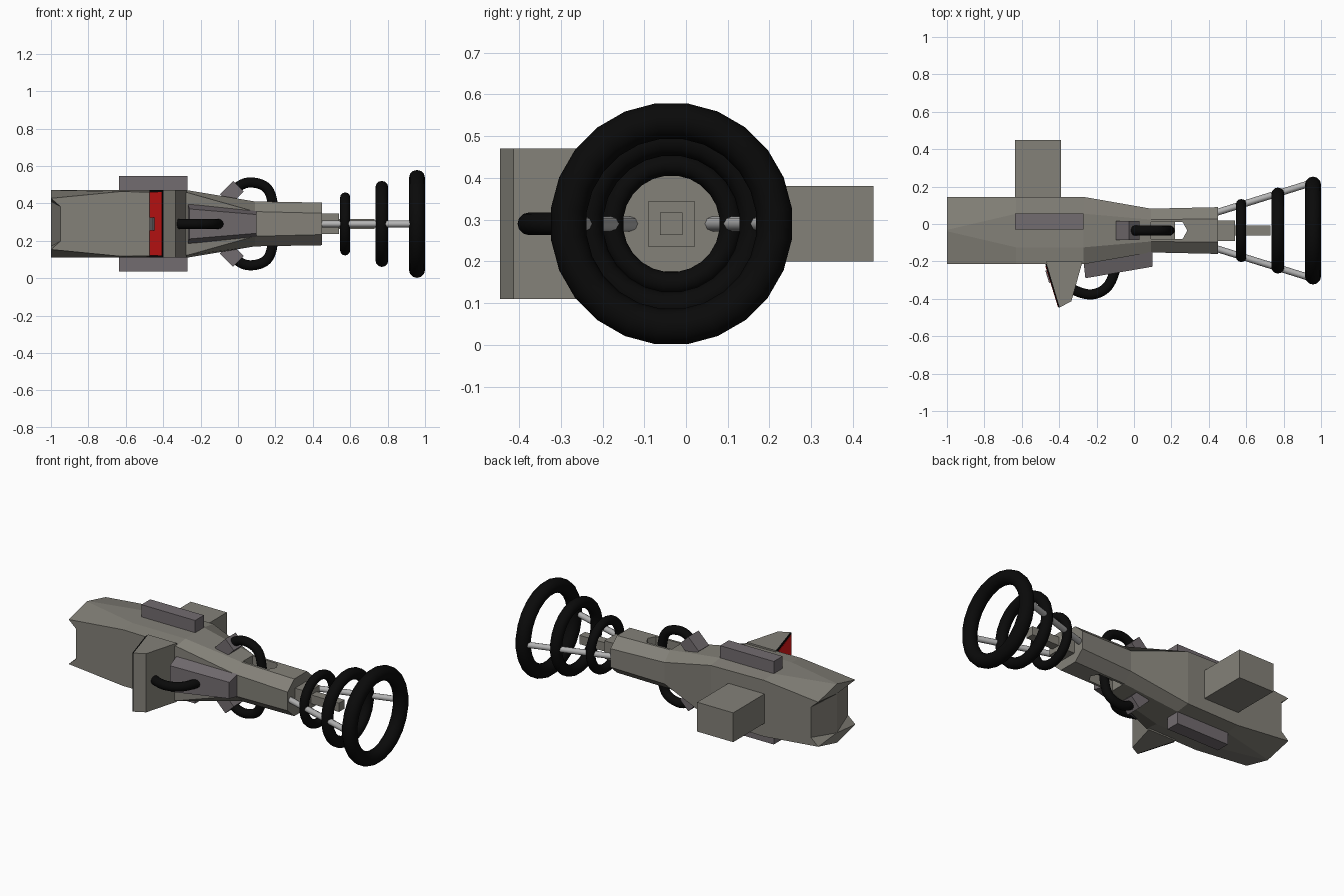
import bpy, bmesh, math
from mathutils import Vector, Matrix

if "Cube" in bpy.data.objects:
    bpy.data.objects.remove(bpy.data.objects["Cube"])

CY, CZ = -0.035, 0.29   # long axis of the model


def mat(name, r, g, b):
    m = bpy.data.materials.new(name)
    m.diffuse_color = (r, g, b, 1)
    m.use_nodes = True
    m.node_tree.nodes["Principled BSDF"].inputs["Base Color"].default_value = m.diffuse_color
    return m


HULL = mat("hull_grey", 0.23, 0.22, 0.19)
TRIM = mat("trim_grey", 0.17, 0.15, 0.16)
BLACK = mat("black", 0.003, 0.003, 0.003)
RED = mat("red", 0.8, 0.01, 0.01)
STEEL = mat("steel", 0.45, 0.45, 0.45)


def finish(name, bm, material):
    bmesh.ops.recalc_face_normals(bm, faces=bm.faces)
    me = bpy.data.meshes.new(name)
    bm.to_mesh(me)
    bm.free()
    ob = bpy.data.objects.new(name, me)
    bpy.context.collection.objects.link(ob)
    me.materials.append(material)
    return ob


def box(name, x, y, z, material, turn=0):
    """Box from min/max ranges, turned about y."""
    bm = bmesh.new()
    c = Vector(((x[0] + x[1]) / 2, (y[0] + y[1]) / 2, (z[0] + z[1]) / 2))
    size = Matrix.Diagonal((x[1] - x[0], y[1] - y[0], z[1] - z[0], 1))
    bmesh.ops.create_cube(bm, size=1, matrix=Matrix.Translation(c) @ Matrix.Rotation(turn, 4, 'Y') @ size)
    return finish(name, bm, material)


def prism(name, pts, half, material):
    """Plan outline in xy with a half height at every corner."""
    bm = bmesh.new()
    lo = [bm.verts.new((x, y, CZ - h)) for (x, y), h in zip(pts, half)]
    hi = [bm.verts.new((x, y, CZ + h)) for (x, y), h in zip(pts, half)]
    bm.faces.new(lo)
    bm.faces.new(hi)
    for i in range(len(pts)):
        j = (i + 1) % len(pts)
        bm.faces.new((lo[i], lo[j], hi[j], hi[i]))
    return finish(name, bm, material)


def tube(name, pts, radius, material, sides=4, spline='NURBS'):
    cu = bpy.data.curves.new(name, 'CURVE')
    cu.dimensions = '3D'
    cu.bevel_depth = radius
    cu.bevel_resolution = sides
    cu.use_fill_caps = True
    cu.resolution_u = 5
    s = cu.splines.new(spline)
    s.points.add(len(pts) - 1)
    for p, co in zip(s.points, pts):
        p.co = (*co, 1)
    if spline == 'NURBS':
        s.order_u = 3
        s.use_endpoint_u = True
    cu.materials.append(material)
    ob = bpy.data.objects.new(name, cu)
    bpy.context.collection.objects.link(ob)
    return ob


# Body: lofted sections, roof-shaped at the rear and chamfered at the neck
def section(x, hy, hz, w, e, notch=0.0):
    """w is the half width of the flat top, e the height of the side edges, as fractions."""
    n = e * .68
    half = [(1, -e, 0), (1, -n, notch), (1, n, notch), (1, e, 0), (w, 1, 0), (-w, 1, 0)]
    return [(x + d, CY + s * a * hy, CZ + s * b * hz) for s in (1, -1) for a, b, d in half]


bm = bmesh.new()
rows = [section(-1, .18, .18, .02, .76, .05), section(-.63, .18, .18, .5, .96), section(-.27, .18, .18, .5, .93),
        section(.09, .117, .12, .5, .55), section(.45, .125, .114, .5, .5)]
loops = [[bm.verts.new(p) for p in r] for r in rows]
for a, b in zip(loops, loops[1:]):
    for i in range(12):
        j = (i + 1) % 12
        bm.faces.new((a[i], a[j], b[j], b[i]))
bm.faces.new(loops[-1])
# Rear end: a vertical ridge with both sides sloping away from it
low, high = bm.verts.new((-1, CY, CZ - .12)), bm.verts.new((-1, CY, CZ + .12))
end = loops[0]
for i in range(12):
    a, b = end[i], end[(i + 1) % 12]
    if i == 1:
        bm.faces.new((a, b, high, low))
    elif i == 7:
        bm.faces.new((a, b, low, high))
    else:
        bm.faces.new((a, b, high if 2 <= i <= 6 else low))
body = finish("body", bm, HULL)

# Vertical slot through the neck, with a core bar left inside
slot = prism("slot_cutter", [(.09, CY - .045), (.26, CY - .045), (.285, CY), (.26, CY + .045), (.09, CY + .045)],
             [.3] * 5, HULL)
slot.hide_render = True
slot.hide_viewport = True
cut = body.modifiers.new("slot", 'BOOLEAN')
cut.object = slot
cut.operation = 'DIFFERENCE'
cut.solver = 'EXACT'
box("slot_core", (.08, .22), (CY - .046, CY + .046), (CZ - .055, CZ + .055), HULL)

# Side block, and stepped core at the muzzle
box("side_block", (-.635, -.39), (.13, .449), (.2, .38), HULL)
box("core_collar", (.44, .54), (CY - .055, CY + .055), (CZ - .055, CZ + .055), HULL)
box("core_bar", (.5, .73), (CY - .027, CY + .027), (CZ - .027, CZ + .027), HULL)

# Rails, hose sockets and hoses, above and below
for s, side in ((1, "top"), (-1, "bottom")):
    z = sorted((CZ + s * .17, CZ + s * .255))
    box(side + "_rail", (-.635, -.27), (-.03, .055), z, TRIM)
    z = sorted((CZ + s * .125, CZ + s * .205))
    box(side + "_hose_socket", (-.083, .017), (-.085, .015), z, TRIM, s * -math.radians(45))
    path = [(-.02, .18), (.01, .21), (.07, .226), (.15, .205), (.185, .14), (.19, .06)]
    tube(side + "_hose", [(x, CY, CZ + s * h) for x, h in path], .027, BLACK)

# Front fin with its red screen
prism("fin", [(-.47, -.2), (-.397, -.446), (-.335, -.413), (-.275, -.2)], [.18] * 4, HULL)
prism("screen_frame", [(-.474, -.215), (-.404, -.446), (-.397, -.446), (-.465, -.215)], [.18] * 4, BLACK)
prism("screen", [(-.474, -.225), (-.408, -.44), (-.402, -.44), (-.466, -.225)], [.17] * 4, RED)
prism("screen_knob", [(-.474, -.25), (-.454, -.315), (-.43, -.305), (-.45, -.24)], [.035] * 4, TRIM)

# Front pod and its hose
prism("pod", [(-.27, -.2), (-.26, -.29), (.1, -.228), (.1, -.14)], [.11, .08, .05, .07], TRIM)
tube("front_hose", [(-.325, -.35, CZ), (-.27, -.378, CZ), (-.19, -.375, CZ), (-.12, -.32, CZ), (-.1, -.24, CZ)],
     .027, BLACK)

# Muzzle rings, growing outward
turn = Matrix.Rotation(math.pi / 2, 3, 'Y') @ Matrix.Rotation(math.radians(7.5), 3, 'Z')
for n, (x, outer, r) in enumerate(((.573, .17, .027), (.769, .232, .034), (.957, .291, .043))):
    bpy.ops.mesh.primitive_torus_add(location=(x, CY, CZ), rotation=turn.to_euler(), major_segments=24,
                                     minor_segments=12, major_radius=outer - r, minor_radius=r)
    ring = bpy.context.object
    ring.name = "muzzle_ring_%d" % (n + 1)
    ring.data.materials.append(BLACK)
    bpy.ops.object.shade_smooth_by_angle(angle=math.radians(50))

# Two spreading rods that carry the rings
for s in (1, -1):
    tube("ring_rod_" + ("back" if s > 0 else "front"),
         [(.42, CY + s * .09, CZ), (.95, CY + s * .255, CZ)], .018, STEEL, 2, 'POLY')
